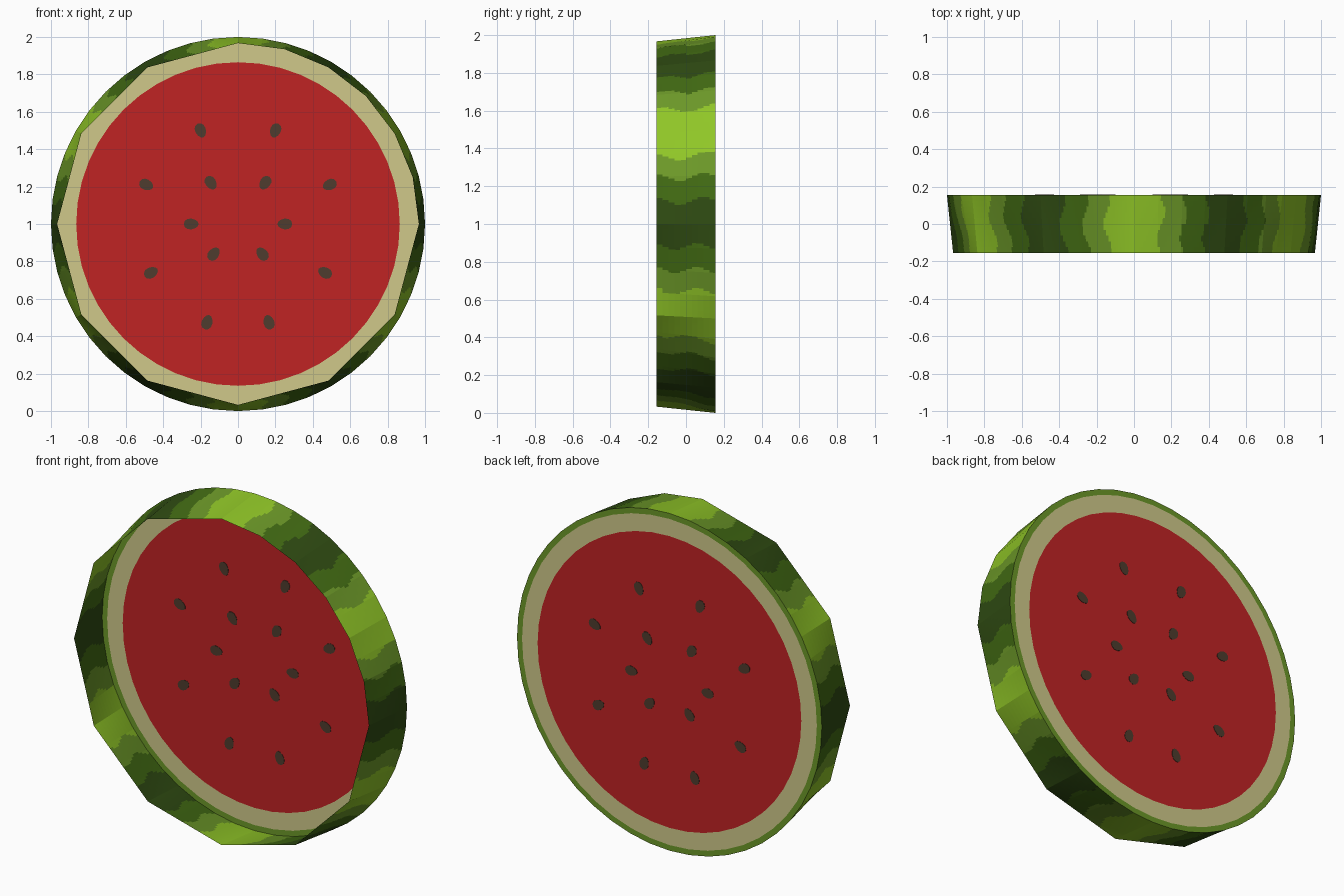
import bpy, bmesh, math
from mathutils import Vector

if "Cube" in bpy.data.objects:
    bpy.data.objects.remove(bpy.data.objects["Cube"])

HALF = 0.155          # half thickness along y
CENTRE = 1.0          # height of the centre
R_BACK, R_FRONT = 1.0, 0.967


def material(name, hex_code):
    def lin(c):
        c /= 255
        return c / 12.92 if c <= 0.04045 else ((c + 0.055) / 1.055) ** 2.4
    m = bpy.data.materials.new(name)
    m.diffuse_color = [lin(int(hex_code[i:i + 2], 16)) for i in (0, 2, 4)] + [1]
    m.use_nodes = True
    m.node_tree.nodes["Principled BSDF"].inputs["Base Color"].default_value = m.diffuse_color
    return m


light = material("light green", "90C627")
leaf = material("leaf green", "6C9828")
mid = material("mid green", "426B13")
dark = material("dark green", "2F4B12")
red = material("flesh red", "C02324")
cream = material("pale rind", "D0C98A")
brown = material("seed brown", "4E3C2E")


def make(name, bm, mats):
    me = bpy.data.meshes.new(name)
    bm.to_mesh(me)
    bm.free()
    for m in mats:
        me.materials.append(m)
    ob = bpy.data.objects.new(name, me)
    bpy.context.collection.objects.link(ob)
    return ob


def polar(radius, deg, y):
    a = math.radians(deg)   # measured clockwise from the top
    return Vector((radius * math.sin(a), y, CENTRE + radius * math.cos(a)))


def on_polygon(corners, radius, deg, y):
    """Point on the outline through the given corner angles."""
    for a, b in zip(corners, corners[1:]):
        if a <= deg <= b:
            return polar(radius, a, y).lerp(polar(radius, b, y), (deg - a) / (b - a))


# Outer skin: open-fronted band, round behind, coarse polygon in front
front_corners = list(range(0, 90, 15)) + list(range(90, 361, 30))
back_corners = [i * 7.5 for i in range(49)]
COLS, ROWS = 480, 10
bm = bmesh.new()
grid = []
for i in range(COLS):
    deg = i * 360 / COLS
    f = on_polygon(front_corners, R_FRONT, deg, -HALF)
    b = on_polygon(back_corners, R_BACK, deg, HALF)
    grid.append([bm.verts.new(f.lerp(b, j / ROWS)) for j in range(ROWS + 1)])
for i in range(COLS):
    n = (i + 1) % COLS
    for j in range(ROWS):
        face = bm.faces.new((grid[i][j], grid[n][j], grid[n][j + 1], grid[i][j + 1]))
        # Wavy stripes repeating every 60 degrees
        deg = (i + 0.5) * 360 / COLS + 1.1 * math.sin(j * 0.75 + i // 40)
        d = abs((deg + 30) % 60 - 30)
        face.material_index = sum(d > t for t in (8.5, 15.5, 23))
bmesh.ops.recalc_face_normals(bm, faces=bm.faces[:])
make("striped_skin", bm, [light, leaf, mid, dark])


# Cut face at the back: flesh disc, pale ring and thin green edge
def ring(name, r_in, r_out, mat, n=48):
    bm = bmesh.new()
    outer = [bm.verts.new(polar(r_out, k * 360 / n, HALF)) for k in range(n)]
    if r_in == 0:
        bm.faces.new(outer)
    else:
        inner = [bm.verts.new(polar(r_in, k * 360 / n, HALF)) for k in range(n)]
        for k in range(n):
            m = (k + 1) % n
            bm.faces.new((outer[k], outer[m], inner[m], inner[k]))
    bm.normal_update()
    for f in bm.faces:
        if f.normal.y < 0:
            f.normal_flip()
    make(name, bm, [mat])


ring("flesh", 0, 0.865, red)
ring("pale_rind", 0.865, R_FRONT, cream)
ring("skin_edge", R_FRONT, R_BACK, leaf)

# Seeds: thin ovals through the flesh, pointing at the centre, mirrored in x
seeds = [(0.20, 1.50), (0.49, 1.21), (0.145, 1.22), (0.25, 1.00),
         (0.13, 0.84), (0.465, 0.74), (0.165, 0.475)]
bm = bmesh.new()
for sx, sz in seeds:
    for side in (1, -1):
        mid_pt = Vector((sx * side, HALF, sz))
        along = (mid_pt - Vector((0, HALF, CENTRE))).normalized()
        across = Vector((-along.z, 0, along.x))
        loops = []
        for dy in (-0.002, 0.002):
            loops.append([])
            for k in range(12):
                a = k * math.tau / 12
                width = 0.029 * (1 + 0.15 * math.cos(a))
                p = mid_pt + along * 0.04 * math.cos(a) + across * width * math.sin(a)
                loops[-1].append(bm.verts.new(p + Vector((0, dy, 0))))
        bm.faces.new(loops[0])
        bm.faces.new(loops[1][::-1])
        for k in range(12):
            m = (k + 1) % 12
            bm.faces.new((loops[0][m], loops[0][k], loops[1][k], loops[1][m]))
bmesh.ops.recalc_face_normals(bm, faces=bm.faces[:])
make("seeds", bm, [brown])
